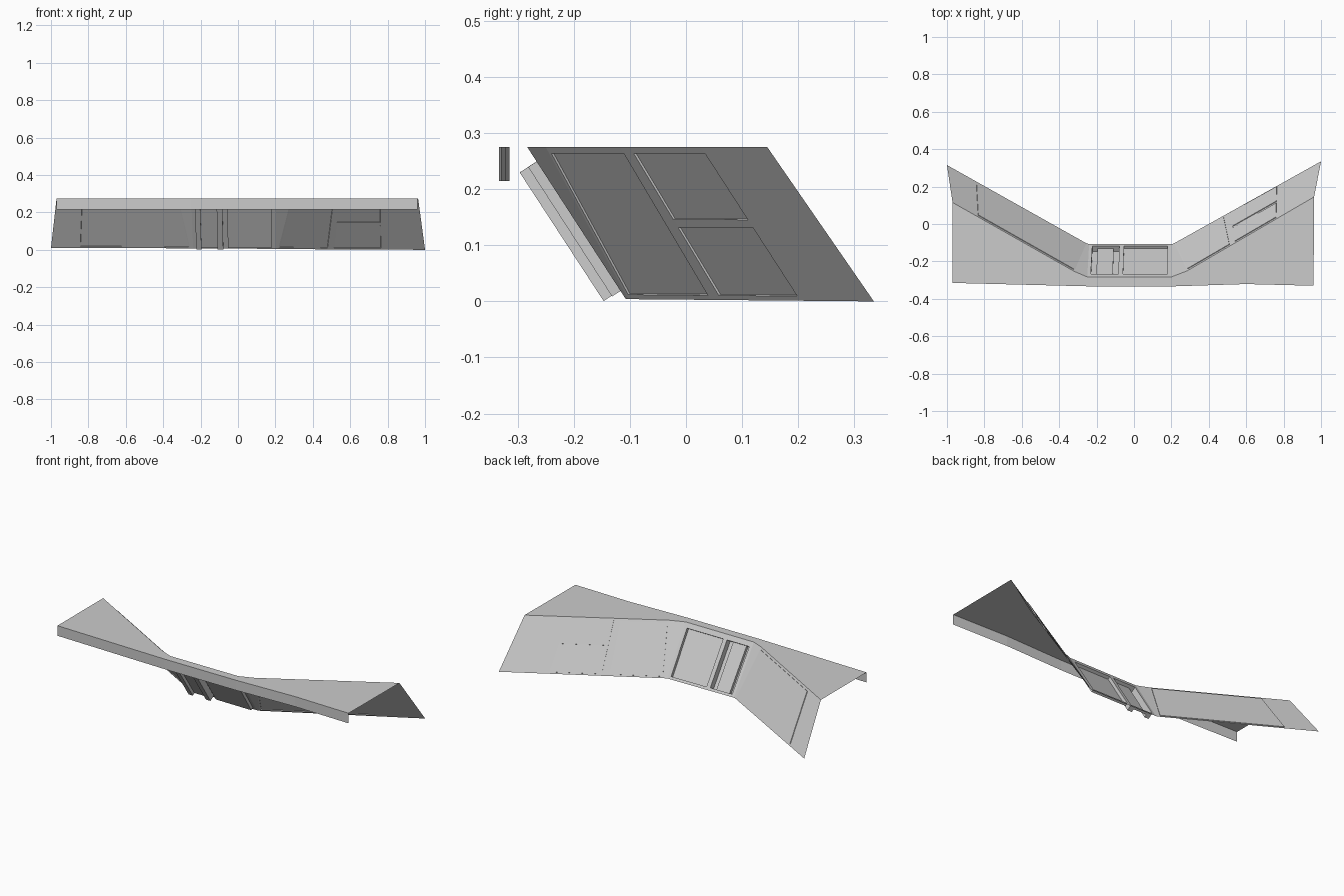
import bpy, bmesh
from mathutils import Vector

if "Cube" in bpy.data.objects:
    bpy.data.objects.remove(bpy.data.objects["Cube"])

TOP, LIP = 0.275, 0.215


def finish(name, bm):
    bmesh.ops.remove_doubles(bm, verts=bm.verts, dist=0.0002)
    me = bpy.data.meshes.new(name)
    bm.to_mesh(me)
    bm.free()
    ob = bpy.data.objects.new(name, me)
    bpy.context.collection.objects.link(ob)
    return ob


class Wall:
    """Leaning sheet between two bottom and two top corners, addressed by u, v."""

    def __init__(self, bl, br, tr, tl):
        self.c = [Vector(p) for p in (bl, br, tr, tl)]
        a, b, c, d = self.c
        self.n = ((b - a + c - d).cross(d - a + c - b)).normalized()  # faces front
        self.bm = bmesh.new()

    def quad(self, pts):
        self.bm.faces.new([self.bm.verts.new(p) for p in pts])

    def corners(self, r, off=0.0):
        u0, u1, v0, v1 = r
        a, b, c, d = self.c
        return [a.lerp(b, u).lerp(d.lerp(c, u), v) + self.n * off
                for u, v in ((u0, v0), (u1, v0), (u1, v1), (u0, v1))]

    def flat(self, *rects, off=0.0):
        for r in rects:
            self.quad(self.corners(r, off))

    def tray(self, r, base, depth, floor=True):
        lo, hi = self.corners(r, base), self.corners(r, base + depth)
        for i in range(4):
            j = (i + 1) % 4
            self.quad((lo[i], lo[j], hi[j], hi[i]))
        if floor:
            self.quad(hi)


# Plan corners: wall foot and wall head, left to right
foot = [(-1, .315, .01), (-.255, -.103, .008), (-.24, -.108, .008),
        (.2, -.108, .005), (.215, -.103, .004), (1, .335, 0)]
head = [(-.97, .115, TOP), (-.32, -.253, TOP), (-.25, -.283, TOP),
        (.2, -.283, TOP), (.285, -.25, TOP), (.963, .145, TOP)]


def wall(i):
    return Wall(foot[i], foot[i + 1], head[i + 1], head[i])


# Left wing with one shallow panel
w = wall(0)
w.flat((0, .21, 0, 1), (.99, 1, 0, 1), (.21, .99, 0, .03), (.21, .99, .957, 1))
w.tray((.21, .99, .03, .957), 0, -.004)
finish("left_wing_wall", w.bm)

# Narrow corner facets
for i, name in ((1, "left_corner_facet"), (3, "right_corner_facet")):
    w = wall(i)
    w.flat((0, 1, 0, 1))
    finish(name, w.bm)

# Right wing with a tall panel and two stacked panels
w = wall(4)
w.flat((0, .01, 0, 1), (.335, .38, 0, 1), (.70, 1, 0, 1),
       (.01, .335, 0, .03), (.01, .335, .957, 1),
       (.38, .70, 0, .03), (.38, .70, .473, .527), (.38, .70, .957, 1))
for r in ((.01, .335, .03, .957), (.38, .70, .03, .473), (.38, .70, .527, .957)):
    w.tray(r, 0, -.004)
finish("right_wing_wall", w.bm)

# Centre wall: two bays pushed forward, the left one with two deeper ribs
w = wall(2)
U = lambda x: (x + .243) / .443
l0, l1, r0, r1 = U(-.225), U(-.08), U(-.055), U(.18)
v0, v1 = .05, .905
w.flat((0, l0, 0, 1), (l1, r0, 0, 1), (r1, 1, 0, 1))
for a, b in ((l0, l1), (r0, r1)):
    w.flat((a, b, 0, v0), (a, b, v1, 1))
w.tray((r0, r1, v0, v1), 0, .018)
w.tray((l0, l1, v0, v1), 0, .018, floor=False)
w.flat((U(-.197), U(-.11), v0, v1), off=.018)
for a, b in ((-.225, -.197), (-.11, -.08)):
    w.tray((U(a), U(b), v0, v1), .018, .018)
finish("centre_wall", w.bm)

# Flat roof sheet
front = [(-.97, -.315), (-.25, -.333), (.22, -.333), (.6, -.321), (.96, -.33)]
bm = bmesh.new()
pts = [(x, y, TOP) for x, y in front] + head[::-1]
bm.faces.new([bm.verts.new(p) for p in pts])
finish("roof", bm)

# Fascia hanging from the roof's front edge
bm = bmesh.new()
for (x0, y0), (x1, y1) in zip(front, front[1:]):
    bm.faces.new([bm.verts.new(p) for p in
                  ((x0, y0, LIP), (x1, y1, LIP), (x1, y1, TOP), (x0, y0, TOP))])
finish("fascia", bm)
